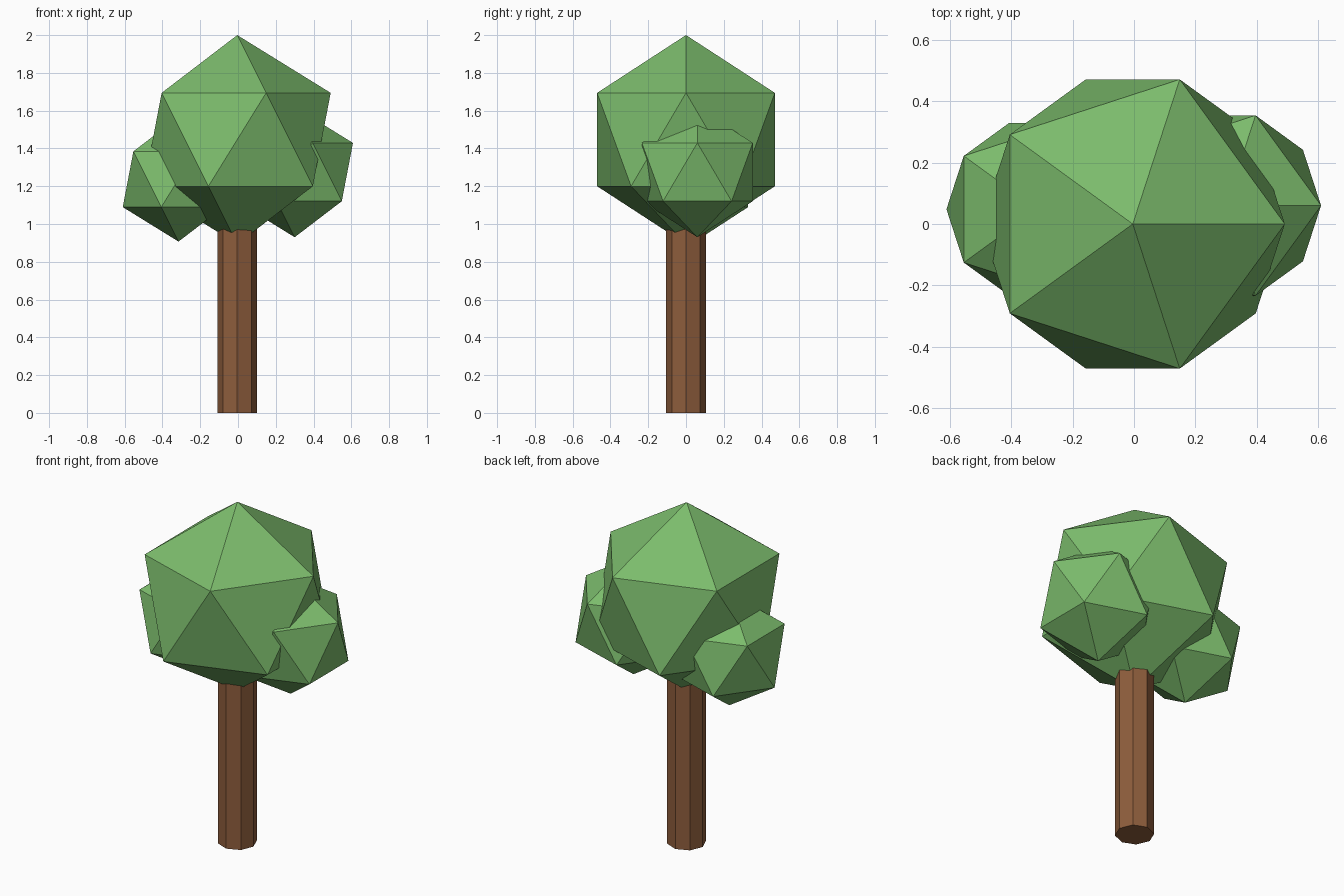
import bpy

cube = bpy.data.objects.get("Cube")
if cube:
    bpy.data.objects.remove(cube, do_unlink=True)


def make_material(name, rgb):
    mat = bpy.data.materials.new(name)
    mat.use_nodes = True
    color = (*rgb, 1.0)
    mat.diffuse_color = color
    mat.node_tree.nodes["Principled BSDF"].inputs["Base Color"].default_value = color
    return mat


def finish(name, mat):
    obj = bpy.context.object
    obj.name = obj.data.name = name
    obj.data.materials.clear()
    obj.data.materials.append(mat)
    bpy.ops.object.shade_flat()
    return obj


def foliage(name, radius, center):
    bpy.ops.mesh.primitive_ico_sphere_add(subdivisions=1, radius=radius, location=center)
    return finish(name, leaf_green)


leaf_green = make_material("leaf green", (0.20, 0.50, 0.15))
bark_brown = make_material("bark brown", (0.27, 0.11, 0.045))

# Trunk: eight-sided post reaching up into the crown
trunk_height = 1.1
bpy.ops.mesh.primitive_cylinder_add(vertices=8, radius=0.105, depth=trunk_height,
                                    location=(-0.004, 0, trunk_height / 2))
finish("trunk", bark_brown)

# Crown: one large faceted clump with a smaller one on each side
foliage("main_foliage", 0.553, (-0.004, 0, 1.447))
foliage("left_foliage", 0.345, (0.30, 0.06, 1.275))
foliage("right_foliage", 0.33, (-0.315, 0.048, 1.237))
